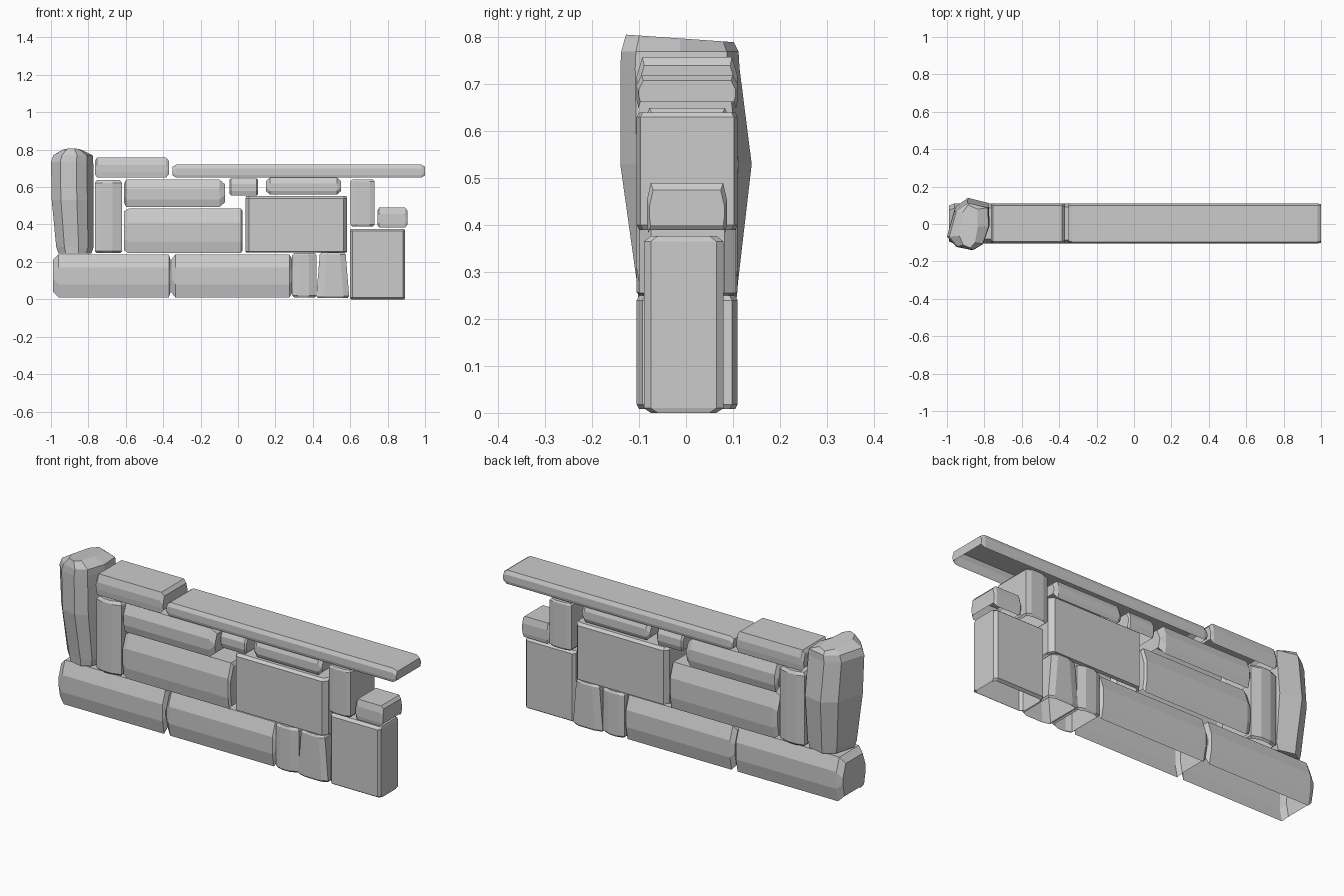
import bpy
import bmesh

cube = bpy.data.objects.get("Cube")
if cube:
    bpy.data.objects.remove(cube, do_unlink=True)

GREY = (0.6, 0.6, 0.6, 1)
stone_mat = bpy.data.materials.new("stone grey")
stone_mat.use_nodes = True
stone_mat.diffuse_color = GREY
stone_mat.node_tree.nodes["Principled BSDF"].inputs["Base Color"].default_value = GREY


def loft(name, rings, open_side=False, open_start=False):
    """Skin matching rings; the first side or the first end may stay open."""
    bm = bmesh.new()
    loops = [[bm.verts.new(p) for p in ring] for ring in rings]
    n = len(loops[0])
    for a, b in zip(loops, loops[1:]):
        for i in range(1 if open_side else 0, n):
            j = (i + 1) % n
            bm.faces.new((a[i], a[j], b[j], b[i]))
    if not open_start:
        bm.faces.new(loops[0])
    bm.faces.new(loops[-1])
    bmesh.ops.recalc_face_normals(bm, faces=bm.faces)
    mesh = bpy.data.meshes.new(name)
    bm.to_mesh(mesh)
    bm.free()
    mesh.materials.append(stone_mat)
    obj = bpy.data.objects.new(name, mesh)
    bpy.context.collection.objects.link(obj)


def octagon(u, v, low, high):
    """Rectangle with cut corners; low and high are the (u, v) cut sizes."""
    (a, b), (c, d) = u, v
    return [(a + low[0], c), (b - low[0], c), (b, c + low[1]), (b, d - high[1]),
            (b - high[0], d), (a + high[0], d), (a, d - high[1]), (a, c + low[1])]


def stone(name, x, z, y=(-0.105, 0.11), upright=False, low=(0.014, 0.07),
          high=(0.025, 0.07), ends=(0.015, 0.015), shrink=(0.01, 0.02), flare=0.0):
    """Hewn stone shell, open underneath: an octagonal bar along x or z."""
    along, across = (z, x) if upright else (x, z)
    length = along[1] - along[0]
    rings = []
    for t, s in ((0, 1), (ends[0], 0), (length - ends[1], 0), (length, 1)):
        wide = flare * (t / length - 0.5)
        u = (y[0] + shrink[0] * s, y[1] - shrink[0] * s)
        v = (across[0] + shrink[1] * s - wide, across[1] - shrink[1] * s + wide)
        pts = octagon(u, v, low, high)
        if upright:
            rings.append([(q, p, along[0] + t) for p, q in pts])
        else:
            rings.append([(along[0] + t, p, q) for p, q in pts])
    loft(name, rings, open_side=not upright, open_start=upright)


# Bottom course
stone("base_stone_left", (-0.99, -0.36), (0.01, 0.24), ends=(0.03, 0.01),
      shrink=(0.012, 0.03))
stone("base_stone_middle", (-0.355, 0.29), (0.01, 0.24), ends=(0.02, 0.015),
      shrink=(0.012, 0.025))
stone("base_upright_small", (0.29, 0.42), (0.01, 0.248), upright=True,
      low=(0.01, 0.03), high=(0.015, 0.04), ends=(0.01, 0.012), shrink=(0.005, 0.01))
stone("base_upright_tapered", (0.428, 0.585), (0.008, 0.25), upright=True,
      low=(0.01, 0.04), high=(0.012, 0.03), ends=(0.01, 0.01),
      shrink=(0.005, 0.008), flare=-0.02)
stone("corner_block", (0.60, 0.893), (0.0, 0.377), y=(-0.09, 0.08), upright=True,
      low=(0.015, 0.012), high=(0.015, 0.012), ends=(0.01, 0.012),
      shrink=(0.015, 0.003))

# Middle courses
stone("left_upright", (-0.765, -0.62), (0.247, 0.637), upright=True,
      low=(0.012, 0.04), high=(0.015, 0.05), ends=(0.01, 0.015), shrink=(0.008, 0.01))
stone("long_stone", (-0.61, 0.025), (0.247, 0.485), low=(0.01, 0.06),
      high=(0.025, 0.075), ends=(0.025, 0.01), shrink=(0.008, 0.015))
stone("upper_stone", (-0.61, -0.07), (0.493, 0.64), low=(0.01, 0.04),
      high=(0.02, 0.05), ends=(0.012, 0.03), shrink=(0.01, 0.025))
stone("square_block", (0.04, 0.583), (0.25, 0.552), y=(-0.1, 0.107), upright=True,
      low=(0.025, 0.018), high=(0.025, 0.02), ends=(0.005, 0.012),
      shrink=(0.015, 0.004))
stone("wedge_stone_small", (-0.045, 0.108), (0.555, 0.647), y=(-0.09, 0.095),
      low=(0.008, 0.025), high=(0.015, 0.03), ends=(0.008, 0.008),
      shrink=(0.006, 0.008))
stone("wedge_stone_long", (0.15, 0.55), (0.56, 0.65), y=(-0.09, 0.095),
      low=(0.008, 0.02), high=(0.012, 0.03), ends=(0.02, 0.02), shrink=(0.008, 0.018))
stone("right_upright", (0.602, 0.73), (0.39, 0.64), upright=True,
      low=(0.008, 0.03), high=(0.008, 0.025), ends=(0.01, 0.01), shrink=(0.005, 0.008))
stone("right_end_stone", (0.745, 0.905), (0.383, 0.49), y=(-0.083, 0.087),
      low=(0.003, 0.02), high=(0.008, 0.035), ends=(0.01, 0.012), shrink=(0.005, 0.015))

# Capping slabs
stone("cap_left", (-0.765, -0.37), (0.65, 0.758), low=(0.003, 0.03),
      high=(0.012, 0.04), ends=(0.012, 0.015), shrink=(0.004, 0.018))
stone("cap_right", (-0.35, 1.0), (0.65, 0.72), low=(0.004, 0.015),
      high=(0.01, 0.02), ends=(0.02, 0.02), shrink=(0.004, 0.012))

# Tall end boulder: one faceted plan, resized, shifted and tilted at each height
plan = [(-1.0, -0.43), (-0.56, -0.86), (0.2, -1.0), (0.7, -0.75),
        (1.0, 0.0), (0.95, 0.8), (-0.03, 1.0), (-0.65, 0.64)]
levels = [(0.245, -0.872, 0.003, 0.088, 0.105, 0.0),
          (0.28, -0.872, 0.003, 0.1, 0.108, 0.0),
          (0.53, -0.884, 0.0, 0.112, 0.14, 0.0),
          (0.735, -0.887, -0.013, 0.113, 0.127, 0.0),
          (0.77, -0.882, -0.013, 0.105, 0.125, 0.0),
          (0.798, -0.885, -0.013, 0.05, 0.115, -0.008)]
loft("end_boulder", [[(cx + sx * px, cy + sy * py, z + tilt * py) for px, py in plan]
                     for z, cx, cy, sx, sy, tilt in levels])
